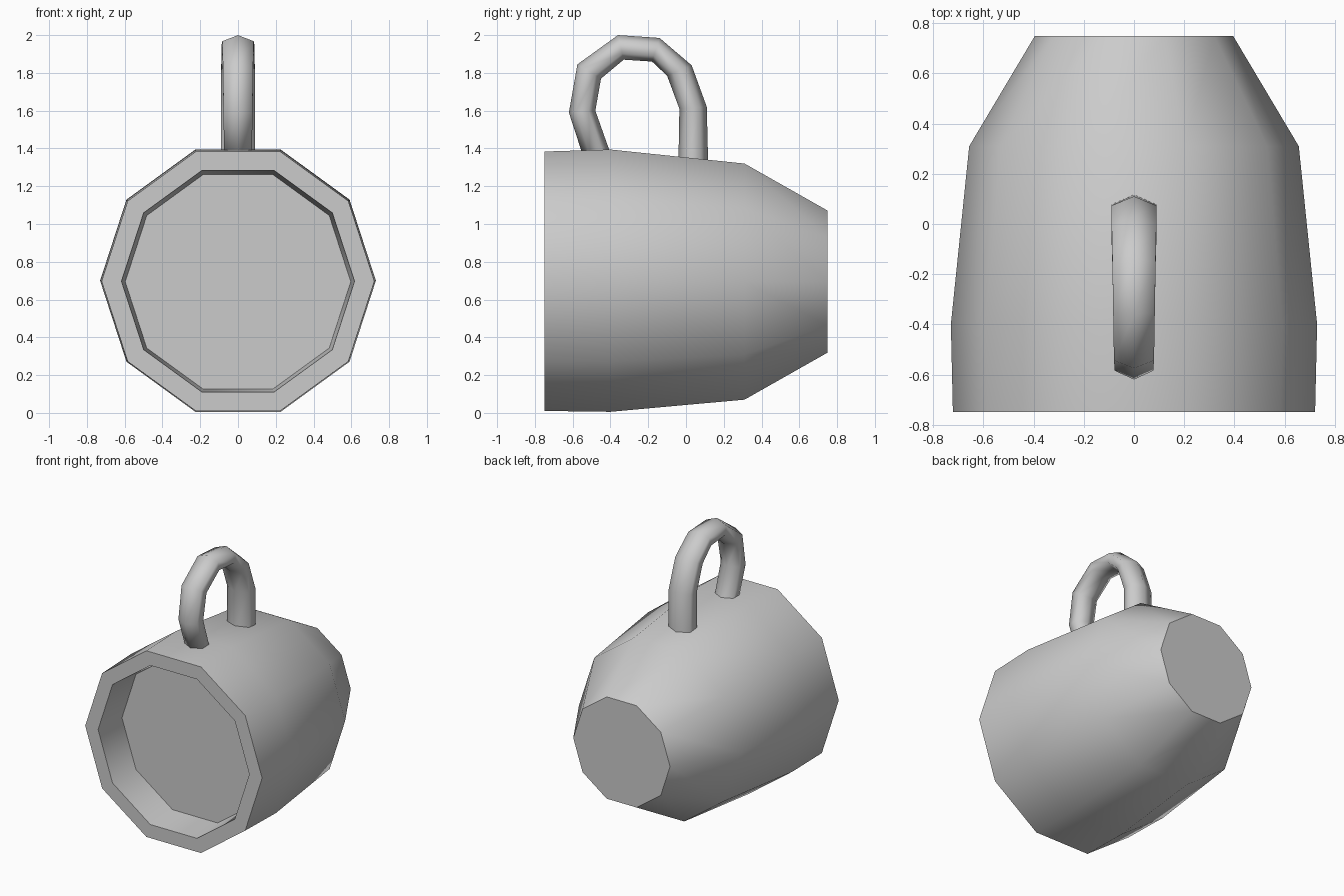
import bpy, bmesh, math
from mathutils import Vector

if "Cube" in bpy.data.objects:
    bpy.data.objects.remove(bpy.data.objects["Cube"])


def skin(name, rings, angle):
    """Bridge a list of vertex rings into a closed, capped mesh."""
    bm = bmesh.new()
    loops = [[bm.verts.new(p) for p in ring] for ring in rings]
    n = len(loops[0])
    for a, b in zip(loops, loops[1:]):
        for i in range(n):
            j = (i + 1) % n
            bm.faces.new((a[i], a[j], b[j], b[i]))
    bm.faces.new(loops[0])
    bm.faces.new(loops[-1])
    bmesh.ops.recalc_face_normals(bm, faces=bm.faces)
    mesh = bpy.data.meshes.new(name)
    bm.to_mesh(mesh)
    bm.free()
    obj = bpy.data.objects.new(name, mesh)
    bpy.context.collection.objects.link(obj)
    bpy.ops.object.select_all(action='DESELECT')
    obj.select_set(True)
    bpy.context.view_layer.objects.active = obj
    bpy.ops.object.shade_smooth_by_angle(angle=math.radians(angle))
    return obj


# Ten-sided cup lying on its side: (y, radius, centre z) from base to inner floor
profile = [(0.75, 0.395, 0.695), (0.31, 0.657, 0.695), (-0.40, 0.73, 0.70),
           (-0.75, 0.722, 0.697), (-0.75, 0.617, 0.697), (-0.50, 0.597, 0.694)]
cup_rings = []
for y, r, cz in profile:
    cup_rings.append([(r * math.cos(math.tau * i / 10), y,
                       cz + r * math.sin(math.tau * i / 10)) for i in range(10)])
skin("cup_body", cup_rings, 50)

# Six-sided handle: outer and inner (y, z) outline points along the arch
outer = [(-0.545, 1.36), (-0.62, 1.59), (-0.575, 1.845), (-0.36, 2.0),
         (-0.14, 1.985), (0.03, 1.84), (0.11, 1.62), (0.117, 1.33)]
inner = [(-0.395, 1.36), (-0.48, 1.60), (-0.45, 1.77), (-0.33, 1.87),
         (-0.18, 1.86), (-0.10, 1.785), (-0.035, 1.61), (-0.04, 1.33)]
handle_rings = []
for k, (o, i) in enumerate(zip(outer, inner)):
    o, i = Vector((0, *o)), Vector((0, *i))
    mid, half = (o + i) / 2, (o - i) / 2
    width = 0.085 + 0.018 * min(k / 5, 1)
    handle_rings.append([mid + half * math.cos(math.tau * s / 6)
                         + Vector((width * math.sin(math.tau * s / 6), 0, 0))
                         for s in range(6)])
skin("handle", handle_rings, 75)
